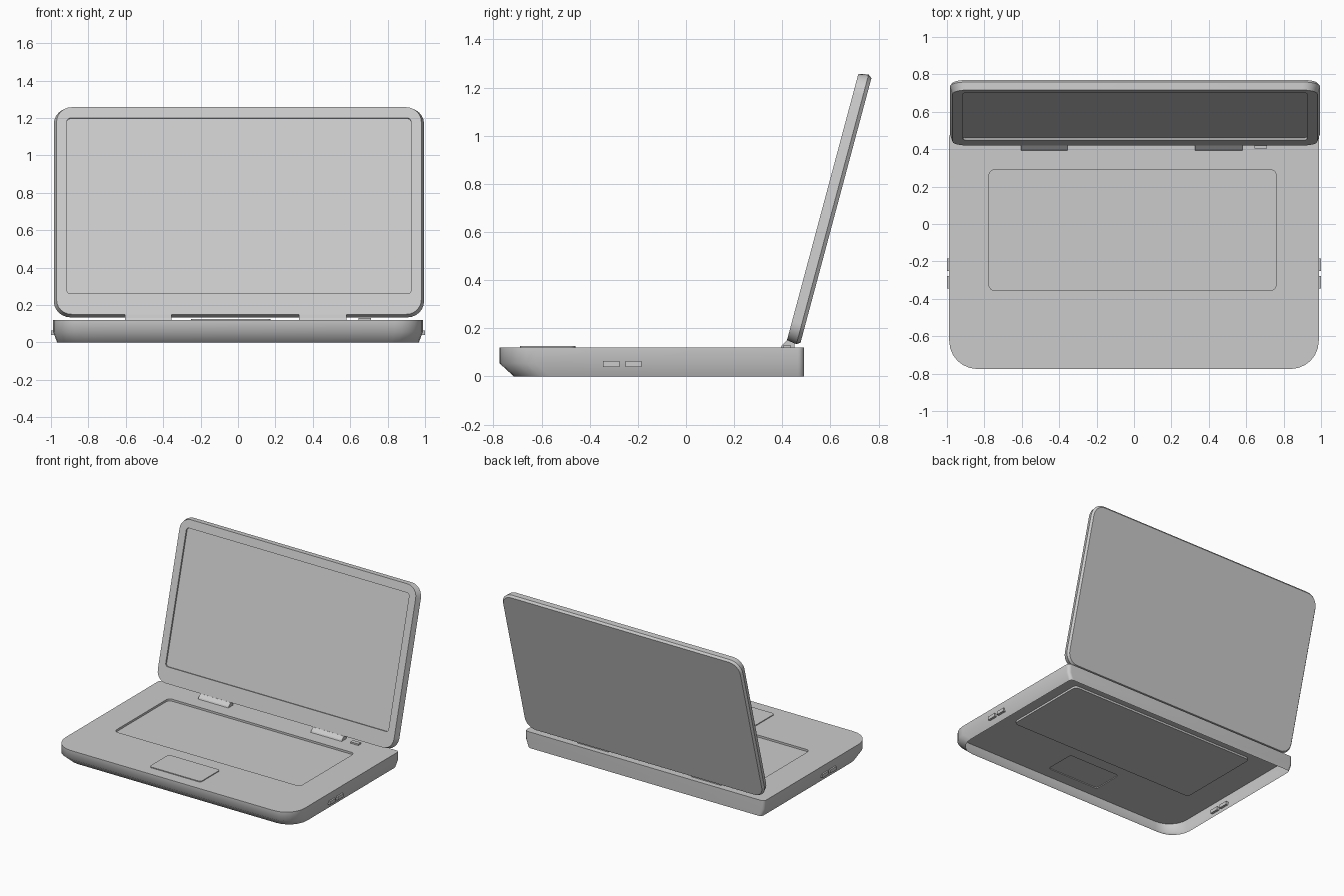
import bpy, bmesh, math
from mathutils import Matrix, Vector

old = bpy.data.objects.get("Cube")
if old:
    bpy.data.objects.remove(old, do_unlink=True)

grey = bpy.data.materials.new("plain grey")
grey.use_nodes = True
grey.diffuse_color = (0.6, 0.6, 0.6, 1)
grey.node_tree.nodes["Principled BSDF"].inputs["Base Color"].default_value = (0.6, 0.6, 0.6, 1)


def finish(bm, name, matrix=None, smooth=None):
    """Turn a bmesh into a named object."""
    mesh = bpy.data.meshes.new(name)
    if matrix:
        bm.transform(matrix)
    bm.to_mesh(mesh)
    bm.free()
    mesh.materials.append(grey)
    obj = bpy.data.objects.new(name, mesh)
    bpy.context.collection.objects.link(obj)
    if smooth:
        bpy.ops.object.select_all(action='DESELECT')
        obj.select_set(True)
        bpy.context.view_layer.objects.active = obj
        bpy.ops.object.shade_smooth_by_angle(angle=math.radians(smooth))
    return obj


def ring(bm, x0, x1, y0, y1, z, r_low, r_high, steps=6):
    """Rounded rectangle loop, counter-clockwise from above."""
    corners = [(x0, y0, 1, 1, r_low, 180), (x1, y0, -1, 1, r_low, 270),
               (x1, y1, -1, -1, r_high, 0), (x0, y1, 1, -1, r_high, 90)]
    verts = []
    for cx, cy, sx, sy, r, start in corners:
        for i in range(steps + 1):
            a = math.radians(start + 90 * i / steps)
            verts.append(bm.verts.new((cx + sx * r + r * math.cos(a),
                                       cy + sy * r + r * math.sin(a), z)))
    return verts


def wall(bm, low, high):
    """Quads joining two matching loops."""
    n = len(low)
    for i in range(n):
        j = (i + 1) % n
        bm.faces.new((low[i], low[j], high[j], high[i]))


def fill(bm, *loops):
    """Flat face bounded by the first loop, with the others as holes."""
    edges = []
    for loop in loops:
        for a, b in zip(loop, loop[1:] + loop[:1]):
            edges.append(bm.edges.get((a, b)) or bm.edges.new((a, b)))
    bmesh.ops.triangle_fill(bm, use_beauty=True, use_dissolve=False,
                            edges=edges, normal=(0, 0, 1))


def box(name, x0, x1, y0, y1, z0, z1):
    bm = bmesh.new()
    bmesh.ops.create_cube(bm, size=1)
    size = Matrix.Diagonal((x1 - x0, y1 - y0, z1 - z0, 1))
    place = Matrix.Translation(((x0 + x1) / 2, (y0 + y1) / 2, (z0 + z1) / 2))
    return finish(bm, name, place @ size)


# Base shell: open underneath, sloped lower edge, sunken tray and raised pad
DECK = 0.12
bm = bmesh.new()
foot = ring(bm, -0.967, 0.967, -0.715, 0.49, 0, 0.15, 0.025)
waist = ring(bm, -0.988, 0.988, -0.775, 0.49, 0.055, 0.15, 0.025)
rim = ring(bm, -0.988, 0.988, -0.775, 0.49, DECK, 0.15, 0.025)
wall(bm, foot, waist)
wall(bm, waist, rim)
tray_edge = ring(bm, -0.775, 0.76, -0.355, 0.29, DECK, 0.03, 0.03)
tray_floor = ring(bm, -0.775, 0.76, -0.355, 0.29, DECK - 0.015, 0.03, 0.03)
pad_edge = ring(bm, -0.25, 0.175, -0.69, -0.46, DECK, 0.02, 0.02)
pad_top = ring(bm, -0.25, 0.175, -0.69, -0.46, DECK + 0.006, 0.02, 0.02)
wall(bm, tray_floor, tray_edge)
wall(bm, pad_edge, pad_top)
fill(bm, rim, tray_edge, pad_edge)
bm.faces.new(tray_floor)
bm.faces.new(pad_top)
bmesh.ops.recalc_face_normals(bm, faces=bm.faces)
if sum(f.normal.z * f.calc_area() for f in bm.faces) < 0:
    bmesh.ops.reverse_faces(bm, faces=bm.faces)
finish(bm, "base_shell", smooth=50)

# Lid: built lying flat with the screen facing +z, then tilted upright
bm = bmesh.new()
back = ring(bm, -0.973, 0.983, 0.01, 1.148, -0.057, 0.08, 0.08)
side = ring(bm, -0.985, 0.995, 0.0, 1.16, -0.042, 0.09, 0.09)
front = ring(bm, -0.97, 0.98, 0.006, 1.152, 0, 0.08, 0.08)
screen_edge = ring(bm, -0.915, 0.925, 0.12, 1.092, 0, 0.02, 0.02)
screen = ring(bm, -0.915, 0.925, 0.12, 1.092, -0.012, 0.02, 0.02)
bm.faces.new(list(reversed(back)))
wall(bm, back, side)
wall(bm, side, front)
fill(bm, front, screen_edge)
wall(bm, screen, screen_edge)
bm.faces.new(screen)
bmesh.ops.recalc_face_normals(bm, faces=bm.faces)
tilt = Matrix.Translation((0, 0.418, 0.145)) @ Matrix.Rotation(math.radians(75), 4, 'X')
finish(bm, "lid", tilt, smooth=30)

# Hinges: short blocks with a sloped front, joining the deck to the lid
for name, x0, x1 in (("right_hinge", -0.605, -0.355), ("left_hinge", 0.325, 0.58)):
    bm = bmesh.new()
    profile = [(0.393, DECK), (0.45, DECK), (0.45, 0.15), (0.42, 0.15), (0.398, 0.13)]
    end = bm.faces.new([bm.verts.new((x0, y, z)) for y, z in profile])
    grown = bmesh.ops.extrude_face_region(bm, geom=[end], use_keep_orig=True)
    moved = [v for v in grown["geom"] if isinstance(v, bmesh.types.BMVert)]
    bmesh.ops.translate(bm, verts=moved, vec=Vector((x1 - x0, 0, 0)))
    bmesh.ops.recalc_face_normals(bm, faces=bm.faces)
    finish(bm, name)

# Power button beside the left hinge
box("power_button", 0.645, 0.71, 0.405, 0.435, DECK - 0.005, 0.131)

# Side ports, a pair on each flank
for label, s in (("left", 1), ("right", -1)):
    for place, y in (("front", -0.345), ("rear", -0.252)):
        xs = sorted((s * 0.965, s * 1.0))
        box(f"{label}_{place}_port", *xs, y, y + 0.068, 0.04, 0.065)
